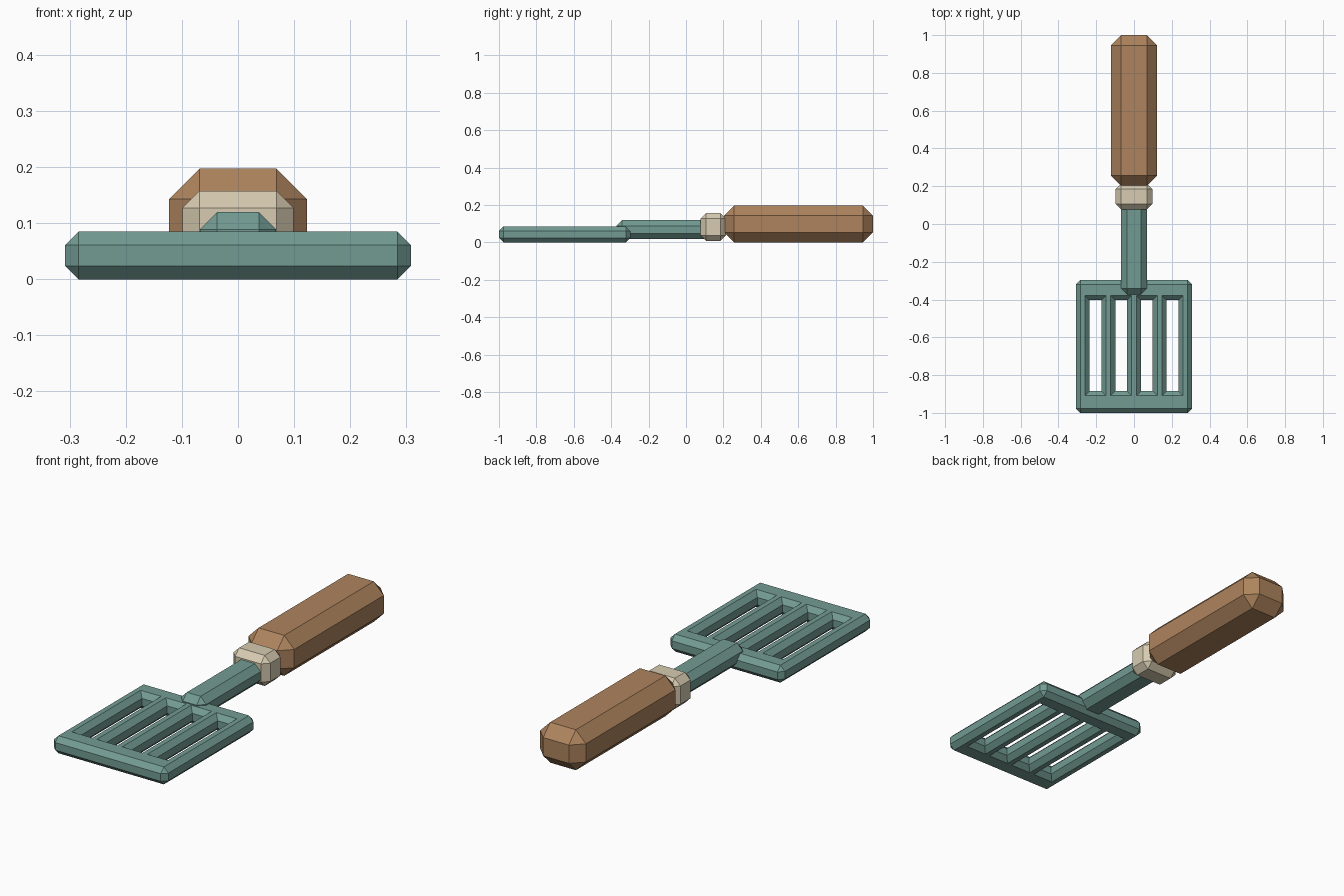
import bpy, bmesh

if "Cube" in bpy.data.objects:
    bpy.data.objects.remove(bpy.data.objects["Cube"])

def material(name, rgb):
    m = bpy.data.materials.new(name)
    m.diffuse_color = (*rgb, 1)
    m.use_nodes = True
    m.node_tree.nodes["Principled BSDF"].inputs["Base Color"].default_value = m.diffuse_color
    return m

teal = material("teal_metal", (0.17, 0.33, 0.29))
cream = material("cream_collar", (0.68, 0.60, 0.44))
wood = material("brown_wood", (0.42, 0.23, 0.11))

def finish(bm, name, mat):
    me = bpy.data.meshes.new(name)
    bm.to_mesh(me)
    bm.free()
    me.materials.append(mat)
    ob = bpy.data.objects.new(name, me)
    bpy.context.collection.objects.link(ob)
    return ob

def chamfer_box(name, half_x, y0, y1, z0, z1, bevel, mat):
    bm = bmesh.new()
    bmesh.ops.create_cube(bm, size=1)
    for v in bm.verts:
        v.co = (v.co.x * 2 * half_x,
                (y0 + y1) / 2 + v.co.y * (y1 - y0),
                (z0 + z1) / 2 + v.co.z * (z1 - z0))
    bmesh.ops.bevel(bm, geom=bm.edges[:], offset=bevel, segments=1,
                    profile=0.5, affect='EDGES')
    return finish(bm, name, mat)

# Slotted head: grid of cells with four slots left open, extruded and chamfered
half, bar, thick = 0.308, 0.073, 0.085
step = (2 * half - bar) / 4
xs = []
for i in range(5):
    left = -half + i * step
    xs += [left, left + bar]
ys = [-1.0, -0.885, -0.403, -0.297]

bm = bmesh.new()
grid = [[bm.verts.new((x, y, 0)) for y in ys] for x in xs]
for i in range(len(xs) - 1):
    for j in range(len(ys) - 1):
        if i % 2 and j == 1:
            continue
        bm.faces.new((grid[i][j], grid[i + 1][j], grid[i + 1][j + 1], grid[i][j + 1]))
ext = bmesh.ops.extrude_face_region(bm, geom=bm.faces[:], use_keep_orig=True)
for g in ext["geom"]:
    if isinstance(g, bmesh.types.BMVert):
        g.co.z = thick
bmesh.ops.recalc_face_normals(bm, faces=bm.faces[:])

def needs_chamfer(e):
    a, b = e.verts
    inner_corner = abs(a.co.z - b.co.z) > 0.01 and abs(a.co.x) < half - 0.01
    return e.calc_face_angle(0) > 0.1 and not inner_corner

bmesh.ops.bevel(bm, geom=[e for e in bm.edges if needs_chamfer(e)], offset=0.024,
                segments=1, profile=0.5, affect='EDGES')
finish(bm, "slotted_head", teal)

# Neck, collar and grip
chamfer_box("neck", 0.068, -0.372, 0.15, 0.017, 0.12, 0.031, teal)
chamfer_box("collar", 0.099, 0.077, 0.214, 0.008, 0.157, 0.03, cream)
chamfer_box("grip", 0.123, 0.203, 1.0, 0.0, 0.197, 0.054, wood)
